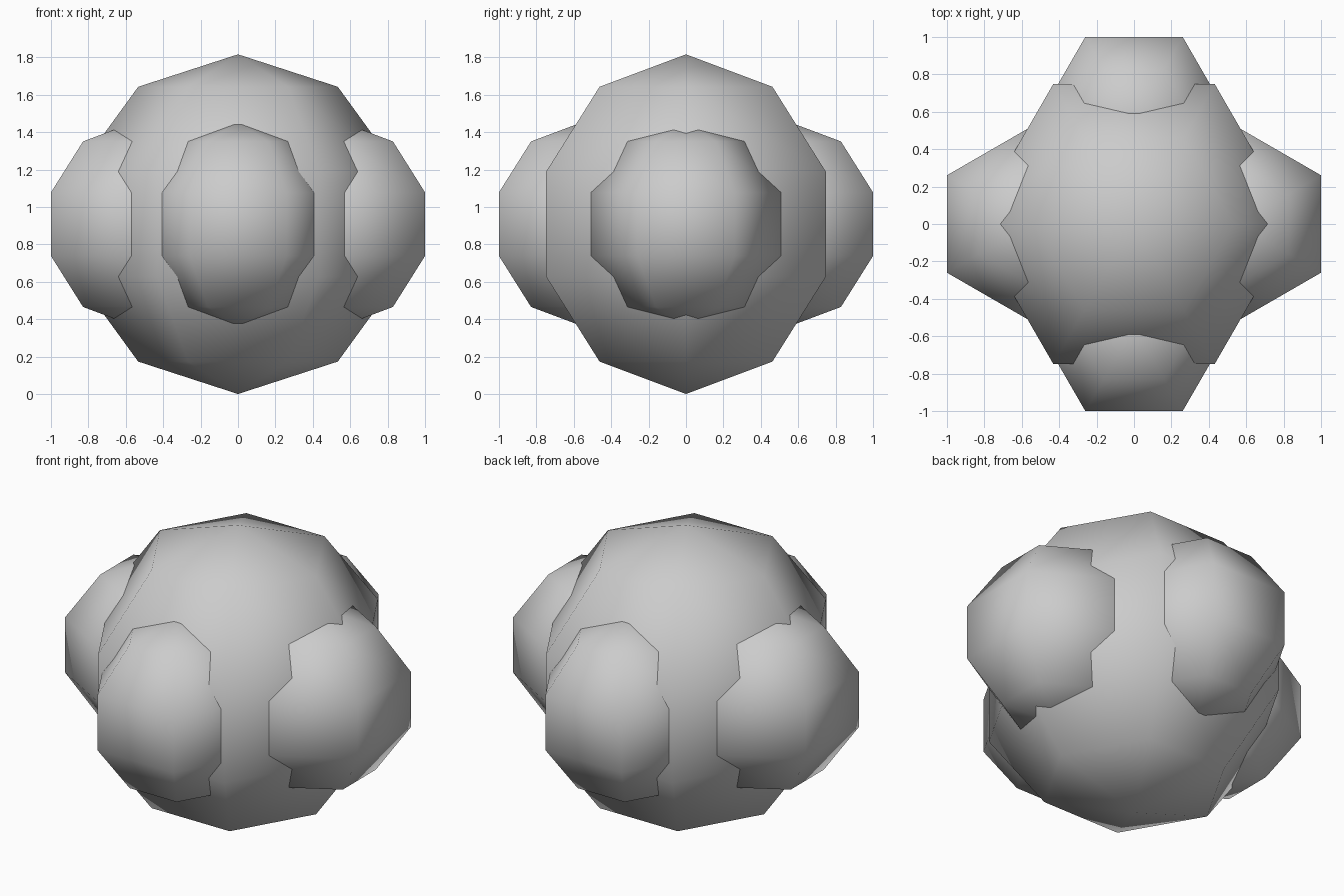
import bpy, bmesh
from math import sin, cos, pi

if "Cube" in bpy.data.objects:
    bpy.data.objects.remove(bpy.data.objects["Cube"])

RINGS, SEGS = 5, 6
MID_Z = 0.908


def ball(name, radius, loc, turn):
    """Six-sided, five-band globe; a corner column faces the angle 'turn'."""
    bm = bmesh.new()
    top = bm.verts.new((0, 0, radius))
    bottom = bm.verts.new((0, 0, -radius))
    rows = []
    for i in range(1, RINGS):
        p = pi * i / RINGS
        rows.append([bm.verts.new((radius * sin(p) * cos(turn + 2 * pi * k / SEGS),
                                   radius * sin(p) * sin(turn + 2 * pi * k / SEGS),
                                   radius * cos(p))) for k in range(SEGS)])
    for k in range(SEGS):
        n = (k + 1) % SEGS
        bm.faces.new((top, rows[0][k], rows[0][n]))
        bm.faces.new((bottom, rows[-1][n], rows[-1][k]))
        for a, b in zip(rows, rows[1:]):
            bm.faces.new((a[k], b[k], b[n], a[n]))
    for f in bm.faces:
        f.smooth = True
    mesh = bpy.data.meshes.new(name)
    bm.to_mesh(mesh)
    bm.free()
    ob = bpy.data.objects.new(name, mesh)
    ob.location = loc
    bpy.context.collection.objects.link(ob)
    return ob


# Large central globe, corners on the x axis
ball("core", 0.908, (0, 0, MID_Z), 0)

# Four smaller lobes, each with a flat side facing outward
for name, a in (("right_lobe", 0), ("back_lobe", pi / 2),
                ("left_lobe", pi), ("front_lobe", -pi / 2)):
    ball(name, 0.547, (0.55 * cos(a), 0.55 * sin(a), MID_Z), a + pi / SEGS)
